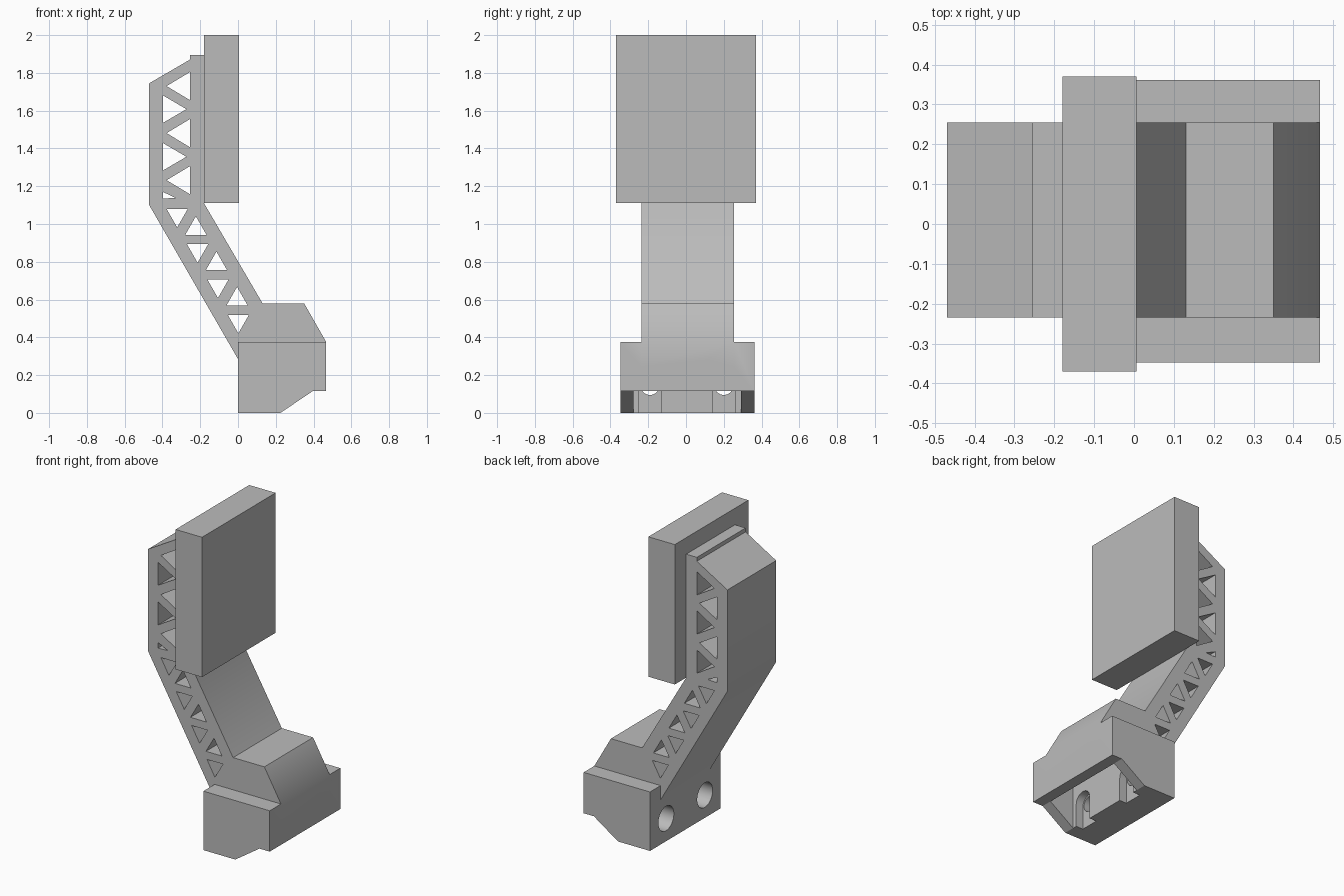
import bpy, bmesh, math
from mathutils import Matrix

if "Cube" in bpy.data.objects:
    bpy.data.objects.remove(bpy.data.objects["Cube"], do_unlink=True)

grey = bpy.data.materials.new("plain grey")
grey.use_nodes = True
grey.diffuse_color = (0.5, 0.5, 0.5, 1)
grey.node_tree.nodes["Principled BSDF"].inputs["Base Color"].default_value = (0.5, 0.5, 0.5, 1)


def finish(name, bm):
    bmesh.ops.recalc_face_normals(bm, faces=bm.faces)
    mesh = bpy.data.meshes.new(name)
    bm.to_mesh(mesh)
    bm.free()
    mesh.materials.append(grey)
    obj = bpy.data.objects.new(name, mesh)
    bpy.context.collection.objects.link(obj)
    return obj


def prisms(name, profiles, y0, y1):
    """Extrude x-z outlines along y."""
    bm = bmesh.new()
    for pts in profiles:
        face = bm.faces.new([bm.verts.new((x, y0, z)) for x, z in pts])
        ext = bmesh.ops.extrude_face_region(bm, geom=[face])["geom"]
        moved = [v for v in ext if isinstance(v, bmesh.types.BMVert)]
        bmesh.ops.translate(bm, verts=moved, vec=(0, y1 - y0, 0))
    return finish(name, bm)


def box(name, x0, x1, y0, y1, z0, z1):
    return prisms(name, [[(x0, z0), (x1, z0), (x1, z1), (x0, z1)]], y0, y1)


def rod(name, x0, x1, y, z, r):
    """Cylinder lying along x."""
    bm = bmesh.new()
    place = Matrix.Translation(((x0 + x1) / 2, y, z)) @ Matrix.Rotation(math.pi / 2, 4, "Y")
    bmesh.ops.create_cone(bm, cap_ends=True, segments=32, radius1=r, radius2=r,
                          depth=x1 - x0, matrix=place)
    return finish(name, bm)


def combine(target, other, operation):
    mod = target.modifiers.new("combine", "BOOLEAN")
    mod.operation = operation
    mod.solver = "EXACT"
    mod.object = other
    bpy.context.view_layer.objects.active = target
    bpy.ops.object.modifier_apply(modifier=mod.name)
    bpy.data.objects.remove(other, do_unlink=True)


FRONT = 0.467   # +x face of the base

# Bent arm, running down into the base
arm = prisms("support_arm", [[
    (-0.47, 1.10), (-0.47, 1.745), (-0.255, 1.87), (-0.255, 1.895), (-0.18, 1.895),
    (-0.18, 1.11), (0.13, 0.58), (0.35, 0.58), (FRONT, 0.375), (FRONT, 0.25),
    (0.02, 0.25), (0, 0.285)]], -0.235, 0.255)

# Triangular lattice openings through the arm
openings = []
for i in range(3):
    z = 1.73 - 0.249 * i
    openings.append([(-0.255, z + 0.074), (-0.255, z - 0.074), (-0.378, z)])
for i in range(2):
    z = 1.608 - 0.252 * i
    openings.append([(-0.398, z + 0.073), (-0.398, z - 0.073), (-0.273, z)])
openings.append([(-0.398, 1.17), (-0.398, 1.135), (-0.33, 1.138)])
for i in range(4):
    x, z = -0.322 + 0.108 * i, 1.08 - 0.187 * i
    openings.append([(x - 0.056, z), (x + 0.056, z), (x, z - 0.098)])
for i in range(3):
    x, z = -0.223 + 0.109 * i, 0.943 - 0.187 * i
    openings.append([(x - 0.056, z), (x + 0.056, z), (x, z + 0.098)])
combine(arm, prisms("lattice_cutter", openings, -0.5, 0.5), "DIFFERENCE")

# Base block with a sloped underside
base = prisms("base_and_arm", [[
    (0, 0), (0.225, 0), (0.395, 0.115), (FRONT, 0.115), (FRONT, 0.375), (0, 0.375)]],
    -0.348, 0.362)
combine(base, arm, "UNION")

# Hollow underside
combine(base, box("cavity_cutter", 0.225, 0.395, -0.278, 0.292, -0.1, 0.3), "DIFFERENCE")

# Two stepped bolt holes with arched recesses inside the cavity
for y in (-0.19, 0.2):
    combine(base, rod("hole_cutter", -0.1, 0.3, y, 0.145, 0.05), "DIFFERENCE")
    combine(base, rod("bore_cutter", -0.1, 0.12, y, 0.145, 0.078), "DIFFERENCE")
    combine(base, rod("arch_cutter", 0.175, 0.3, y, 0.145, 0.06), "DIFFERENCE")
    combine(base, box("slot_cutter", 0.175, 0.3, y - 0.06, y + 0.06, -0.1, 0.145), "DIFFERENCE")

# Soft shading over the shallow bends
bpy.ops.object.select_all(action="DESELECT")
base.select_set(True)
bpy.context.view_layer.objects.active = base
bpy.ops.object.shade_smooth_by_angle(angle=math.radians(31))

# Flat rectangular pad
box("back_pad", -0.18, 0.006, -0.37, 0.37, 1.11, 2.0)
